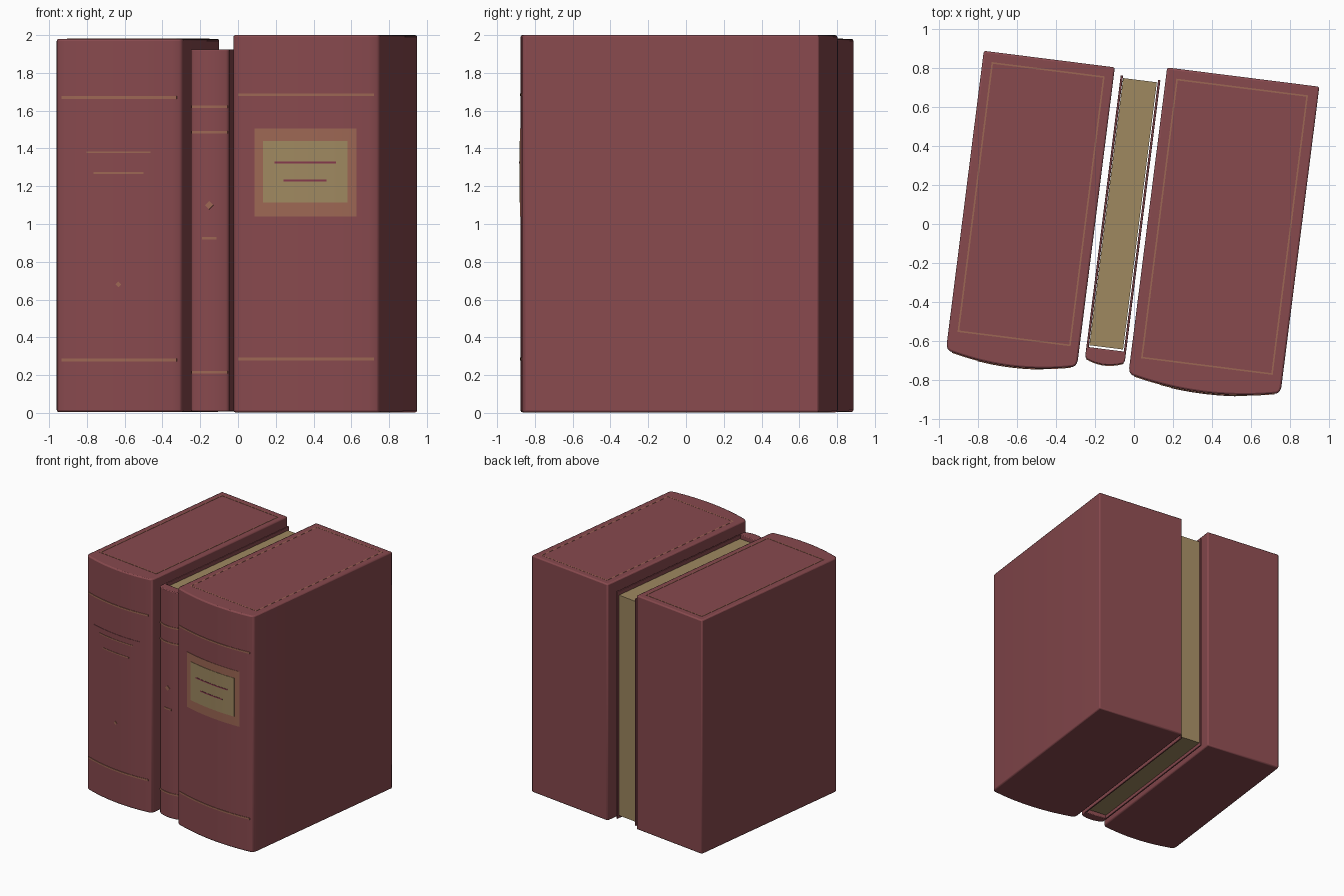
import bpy
import bmesh
import math

cube = bpy.data.objects.get("Cube")
if cube:
    bpy.data.objects.remove(cube)

TILT = math.radians(-7.2)   # all volumes are turned slightly about z


def material(name, color):
    m = bpy.data.materials.new(name)
    m.use_nodes = True
    m.diffuse_color = (*color, 1)
    m.node_tree.nodes["Principled BSDF"].inputs["Base Color"].default_value = (*color, 1)
    return m


RED = material("maroon leather", (0.245, 0.067, 0.076))
GOLD = material("dull gold", (0.335, 0.135, 0.088))
CREAM = material("aged paper", (0.345, 0.248, 0.117))
INK = material("dark red ink", (0.23, 0.04, 0.07))


def prism(name, outline, z0, z1, mat, bevel=0.0):
    """Extrude an outline upward, optionally softening its sharp edges."""
    bm = bmesh.new()
    face = bm.faces.new([bm.verts.new((x, y, z0)) for x, y in outline])
    up = bmesh.ops.extrude_face_region(bm, geom=[face])["geom"]
    bmesh.ops.translate(bm, vec=(0, 0, z1 - z0),
                        verts=[v for v in up if isinstance(v, bmesh.types.BMVert)])
    bmesh.ops.recalc_face_normals(bm, faces=bm.faces)
    mesh = bpy.data.meshes.new(name)
    bm.to_mesh(mesh)
    bm.free()
    mesh.materials.append(mat)
    obj = bpy.data.objects.new(name, mesh)
    obj.rotation_euler.z = TILT
    bpy.context.collection.objects.link(obj)
    if bevel:
        mod = obj.modifiers.new("soft_edges", "BEVEL")
        mod.width = bevel
        mod.segments = 2
        mod.limit_method = 'ANGLE'
        mod.angle_limit = math.radians(40)
    bpy.ops.object.select_all(action='DESELECT')
    obj.select_set(True)
    bpy.context.view_layer.objects.active = obj
    bpy.ops.object.shade_smooth_by_angle(angle=math.radians(35))
    return obj


def box(name, x0, x1, y0, y1, z0, z1, mat, bevel=0.0):
    return prism(name, [(x0, y0), (x1, y0), (x1, y1), (x0, y1)], z0, z1, mat, bevel)


class Spine:
    """Gently bowed spine: centre, half width, edge depth and bow."""

    def __init__(self, left, right, edge, bow):
        self.c, self.h = (left + right) / 2, (right - left) / 2
        self.edge, self.bow = edge, bow

    def point(self, dx, out=0.0):
        s = dx / self.h
        return (self.c + dx, self.edge - self.bow * (1 - s * s) - out)

    def curve(self, half, out=0.0, n=20):
        return [self.point(half * (2 * i / n - 1), out) for i in range(n + 1)]

    def body(self, name, back, z0, z1, bevel):
        r = min(0.02, self.h * 0.1)
        side = self.edge + 1.5 * r
        front = self.curve(self.h - r)
        outline = ([(self.c - self.h, back), (self.c - self.h, side),
                    (self.c - self.h + r * 0.25, self.edge + r * 0.3)] + front +
                   [(self.c + self.h - r * 0.25, self.edge + r * 0.3),
                    (self.c + self.h, side), (self.c + self.h, back)])
        prism(name, outline, z0, z1, RED, bevel)

    def plate(self, name, half, z0, z1, out, mat):
        prism(name, self.curve(half, out) + self.curve(half, -0.003)[::-1], z0, z1, mat)

    def line(self, name, half, z, mat=GOLD, out=0.004, thick=0.014):
        self.plate(name, half, z - thick / 2, z + thick / 2, out, mat)

    def diamond(self, name, z, r):
        x, y = self.point(0)
        obj = box(name, -r, r, -r, r, -0.004, 0.004, GOLD)
        obj.scale = (0.71, 0.71, 1)
        obj.rotation_euler = (math.pi / 2, math.pi / 4, TILT)
        obj.location = (x * math.cos(TILT) - y * math.sin(TILT),
                        x * math.sin(TILT) + y * math.cos(TILT), z)


def top_frame(name, x0, x1, y0, y1, z, w=0.008):
    """Thin gold border laid on the top of a volume."""
    for side, a, b, c, d in (("left", x0, x0 + w, y0, y1), ("right", x1 - w, x1, y0, y1),
                             ("front", x0, x1, y0, y0 + w), ("back", x0, x1, y1 - w, y1)):
        box(f"{name}_{side}", a, b, c, d, z - 0.002, z + 0.002, GOLD)


# Left-hand thick volume
a = Spine(-0.875, -0.198, -0.76, 0.043)
a.body("first_volume", 0.784, 0.005, 1.98, 0.01)
top_frame("first_top_border", -0.828, -0.244, -0.662, 0.732, 1.98)
for z in (0.28, 1.67):
    a.line("first_spine_band", 0.307, z)
a.plate("first_title_panel", 0.24, 1.17, 1.43, 0.003, RED)
a.line("first_title_line", 0.17, 1.38, out=0.006, thick=0.01)
a.line("first_subtitle_line", 0.133, 1.27, out=0.006, thick=0.01)
a.diamond("first_ornament", 0.68, 0.015)

# Thin middle volume with open page block
b = Spine(-0.163, 0.042, -0.712, 0.023)
b.body("middle_spine", -0.655, 0.008, 1.925, 0.006)
box("middle_left_cover", -0.163, -0.151, -0.67, 0.748, 0.008, 1.925, RED, 0.003)
box("middle_right_cover", 0.030, 0.042, -0.67, 0.748, 0.008, 1.925, RED, 0.003)
box("page_block", -0.149, 0.025, -0.645, 0.735, 0.035, 1.895, CREAM)
for z in (0.215, 1.485, 1.62):
    b.line("middle_spine_band", 0.096, z)
b.line("middle_short_line", 0.038, 0.925)
b.diamond("middle_ornament", 1.10, 0.022)

# Right-hand thick volume with paper label
c = Spine(0.068, 0.854, -0.765, 0.046)
c.body("last_volume", 0.817, 0.003, 2.0, 0.01)
top_frame("last_top_border", 0.122, 0.802, -0.678, 0.766, 1.999)
for z in (0.285, 1.685):
    c.line("last_spine_band", 0.363, z)
c.plate("label_border", 0.272, 1.04, 1.505, 0.003, GOLD)
c.plate("label_paper", 0.225, 1.115, 1.44, 0.006, CREAM)
c.line("label_title_line", 0.165, 1.325, INK, 0.008, 0.01)
c.line("label_subtitle_line", 0.115, 1.23, INK, 0.008, 0.01)
